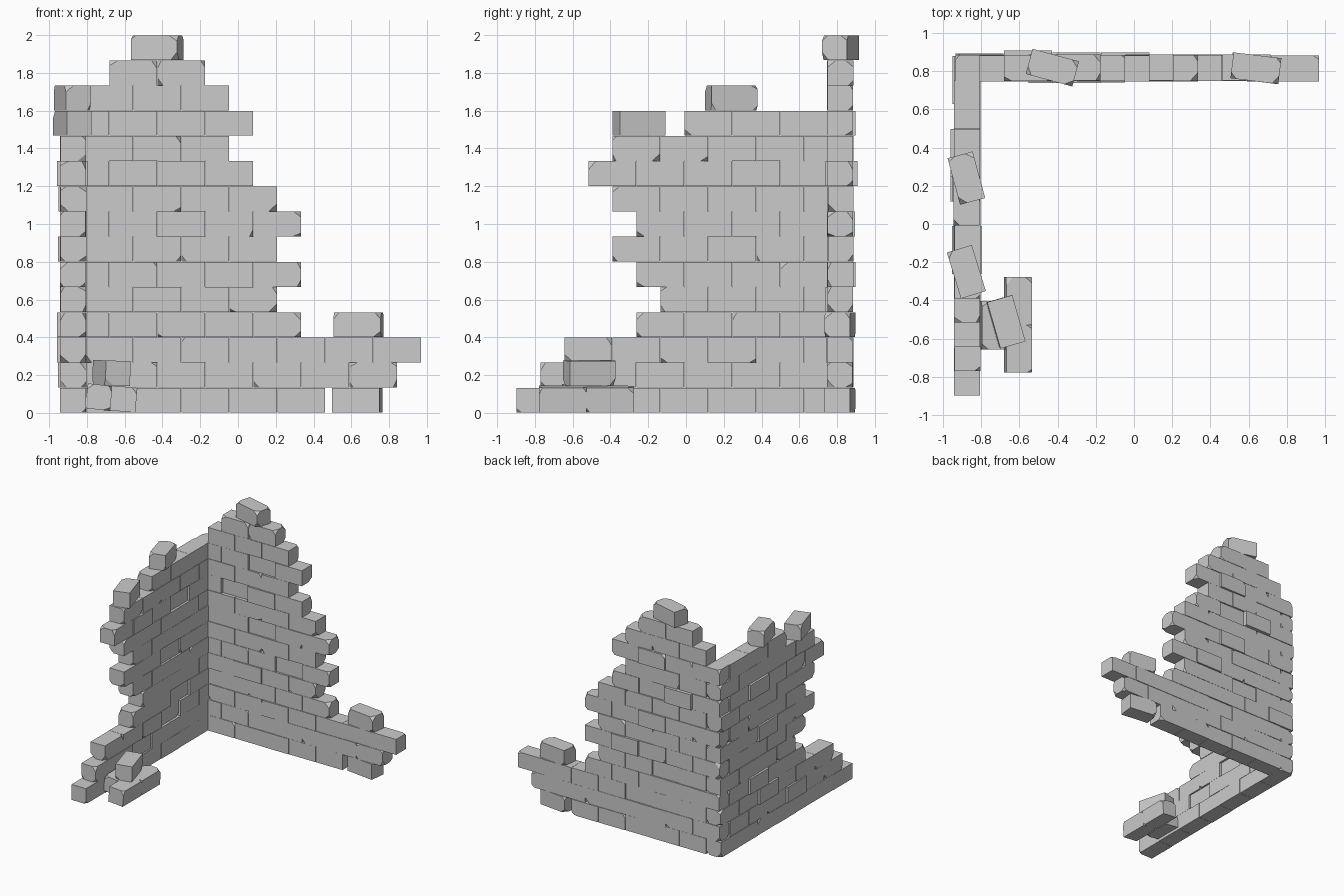
import bpy, bmesh, random
from math import radians
from mathutils import Matrix, Vector
from itertools import product

if "Cube" in bpy.data.objects:
    bpy.data.objects.remove(bpy.data.objects["Cube"])

random.seed(7)
U = 0.127            # half a brick length
H = 2.0 / 15         # course height
D = 0.136            # wall thickness


def add_brick(bm, centre, length, yaw=0, roll=0, chip_neg=0.06, chip_pos=0.06):
    """Box with randomly chipped corners; chances are given per end."""
    half = Vector((length / 2 - 0.001, D / 2, H / 2 - 0.0008))
    mat = (Matrix.Translation(centre) @ Matrix.Rotation(radians(roll), 4, 'Y')
           @ Matrix.Rotation(radians(yaw), 4, 'Z'))
    pts = []
    for s in product((-1, 1), repeat=3):
        corner = Vector([a * b for a, b in zip(s, half)])
        if random.random() < (chip_neg if s[0] < 0 else chip_pos):
            for axis in range(3):
                p = corner.copy()
                p[axis] -= s[axis] * random.uniform(0.018, 0.045)
                pts.append(p)
        else:
            pts.append(corner)
    verts = [bm.verts.new(mat @ p) for p in pts]
    bmesh.ops.convex_hull(bm, input=verts)


def finish(bm, name):
    bmesh.ops.dissolve_limit(bm, angle_limit=radians(0.5),
                             verts=bm.verts[:], edges=bm.edges[:])
    bmesh.ops.recalc_face_normals(bm, faces=bm.faces[:])
    mesh = bpy.data.meshes.new(name)
    bm.to_mesh(mesh)
    bm.free()
    obj = bpy.data.objects.new(name, mesh)
    bpy.context.collection.objects.link(obj)


def build_wall(name, courses, place, yaw, pushed):
    """Lay running-bond courses given as (start, end) in half bricks."""
    bm = bmesh.new()
    for row, (start, end) in enumerate(courses):
        n = start
        while n < end:
            size = min(2, end - n)
            push = pushed.get((row, n), random.uniform(-0.003, 0.003))
            first = 0.6 if n == start and start != 1 else 0.06
            last = 0.6 if n + size >= end else 0.06
            add_brick(bm, place(n + size / 2, push, (row + 0.5) * H), size * U,
                      yaw, chip_neg=first, chip_pos=last)
            n += size
    finish(bm, name)


# back wall: stepped broken right edge, interlocked at the corner
back_ends = [11, 14, 15, 10, 9, 10, 9, 10, 9, 8, 7, 8, 7, 6]
back = [(2 if r == 13 else 1 - r % 2, e) for r, e in enumerate(back_ends)]
build_wall("back_wall", back,
           lambda n, p, z: Vector((-0.935 + n * U, 0.816 + p, z)), 0,
           {(9, 2): 0.024, (9, 4): -0.01, (5, 6): 0.014, (4, 3): -0.01,
            (2, 5): -0.008, (11, 4): 0.014, (3, 0): 0.008, (7, 4): 0.01})

# side wall: runs from the corner towards the front
side_ends = [14, 13, 12, 9, 8, 9, 10, 9, 10, 11, 10, 7]
side = [(r % 2, e) for r, e in enumerate(side_ends)]
build_wall("side_wall", side,
           lambda n, p, z: Vector((-0.873 - p, 0.88 - n * U, z)), -90,
           {(3, 3): 0.016, (2, 4): 0.018, (9, 3): 0.018, (6, 4): 0.012,
            (9, 7): -0.008, (1, 7): 0.012, (8, 0): 0.008})

# loose bricks: centre, yaw, roll
loose = {
    "top_loose_brick": (-0.427, 0.818, 14.5 * H, -15, 0),
    "back_loose_brick_upper": (0.638, 0.815, 3.5 * H, -7, 0),
    "back_loose_brick_lower": (0.632, 0.815, 0.5 * H, -7, 0),
    "side_loose_brick_front": (-0.877, -0.25, 11.5 * H, 107, 0),
    "side_loose_brick_rear": (-0.877, 0.24, 12.5 * H, 105, 0),
    "fallen_brick_front": (-0.606, -0.652, 0.073, 90, 5),
    "fallen_brick_rear": (-0.606, -0.402, 0.073, 90, 5),
    "fallen_brick_inner": (-0.735, -0.53, 0.083, 90, 7),
    "fallen_brick_top": (-0.67, -0.512, 0.211, 106, 2),
}
for name, (x, y, z, yaw, roll) in loose.items():
    bm = bmesh.new()
    add_brick(bm, Vector((x, y, z)), 2 * U, yaw, roll, 0.45, 0.45)
    finish(bm, name)
